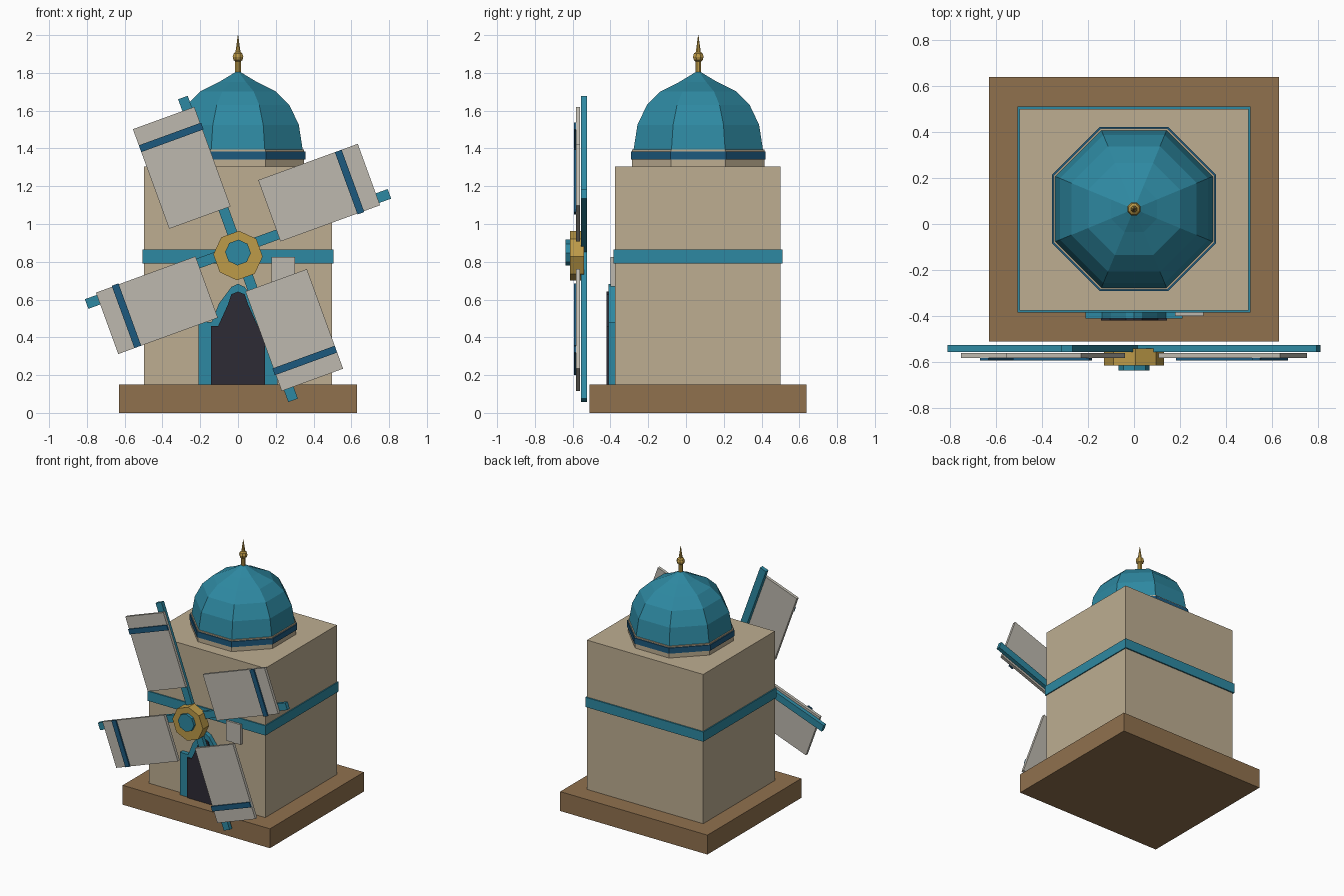
import bpy
import bmesh
from math import cos, sin, pi, radians
from mathutils import Matrix, Vector

cube = bpy.data.objects.get("Cube")
if cube:
    bpy.data.objects.remove(cube, do_unlink=True)


def material(name, rgb):
    m = bpy.data.materials.new(name)
    m.use_nodes = True
    m.diffuse_color = (*rgb, 1)
    bsdf = next(n for n in m.node_tree.nodes if n.type == 'BSDF_PRINCIPLED')
    bsdf.inputs["Base Color"].default_value = (*rgb, 1)
    return m


SAND = material("sandstone", (0.51, 0.42, 0.285))
TEAL = material("teal glaze", (0.027, 0.25, 0.36))
NAVY = material("deep blue", (0.012, 0.10, 0.21))
CLOTH = material("pale cloth", (0.51, 0.485, 0.425))
WOOD = material("brown earth", (0.28, 0.165, 0.076))
GOLD = material("gold", (0.51, 0.325, 0.065))
DARK = material("dark doorway", (0.026, 0.024, 0.035))


def finish(name, bm, mat, matrix=None):
    if matrix:
        bm.transform(matrix)
    bmesh.ops.recalc_face_normals(bm, faces=bm.faces)
    mesh = bpy.data.meshes.new(name)
    bm.to_mesh(mesh)
    bm.free()
    mesh.materials.append(mat)
    obj = bpy.data.objects.new(name, mesh)
    bpy.context.collection.objects.link(obj)
    return obj


def box(name, lo, hi, mat, matrix=None):
    """Box between two opposite corners."""
    lo, hi = Vector(lo), Vector(hi)
    bm = bmesh.new()
    bmesh.ops.create_cube(bm, size=1)
    bm.transform(Matrix.Translation((lo + hi) / 2) @ Matrix.Diagonal((*(hi - lo), 1)))
    return finish(name, bm, mat, matrix)


def lathe(name, profile, mat, matrix, sides=8):
    """Faceted solid turned round z; radii are measured to the flat sides."""
    bm = bmesh.new()
    rings = []
    for r, z in profile:
        rr = r / cos(pi / sides)
        rings.append([bm.verts.new((rr * cos(a), rr * sin(a), z))
                      for a in ((i + 0.5) * 2 * pi / sides for i in range(sides))])
    for a, b in zip(rings, rings[1:]):
        for i in range(sides):
            j = (i + 1) % sides
            bm.faces.new((a[i], a[j], b[j], b[i]))
    bm.faces.new(rings[0])
    bm.faces.new(rings[-1])
    return finish(name, bm, mat, matrix)


def arch(name, half, y_back, y_front, mat):
    """Symmetrical outline in x-z, extruded towards the front."""
    outline = half + [(-x, z) for x, z in reversed(half) if x]
    bm = bmesh.new()
    face = bm.faces.new([bm.verts.new((x, y_back, z)) for x, z in outline])
    out = bmesh.ops.extrude_face_region(bm, geom=[face])["geom"]
    moved = [v for v in out if isinstance(v, bmesh.types.BMVert)]
    bmesh.ops.translate(bm, verts=moved, vec=(0, y_front - y_back, 0))
    return finish(name, bm, mat)


# Base, tower and belt
box("base", (-0.63, -0.51, 0), (0.63, 0.638, 0.15), WOOD)
box("tower", (-0.497, -0.376, 0.15), (0.497, 0.5, 1.305), SAND)
box("belt", (-0.505, -0.385, 0.79), (0.505, 0.51, 0.865), TEAL)

# Drum, dome and finial
axis = Matrix.Translation((0, 0.065, 0))
lathe("drum", [(0.35, 1.30), (0.35, 1.395)], SAND, axis)
lathe("drum_band", [(0.357, 1.342), (0.357, 1.385)], NAVY, axis)
lathe("dome", [(0.343, 1.39), (0.322, 1.525), (0.272, 1.63), (0.20, 1.702),
               (0.10, 1.752), (0.045, 1.785), (0.005, 1.81)], TEAL, axis)
lathe("finial_stem", [(0.015, 1.79), (0.015, 1.87)], GOLD, axis)
lathe("finial_ball", [(0.008, 1.855), (0.023, 1.867), (0.028, 1.885),
                      (0.023, 1.903), (0.008, 1.915)], GOLD, axis)
lathe("finial_spike", [(0.014, 1.905), (0.001, 2.0)], GOLD, axis)

# Doorway and wall plaque
arch("door_frame", [(-0.21, 0.15), (-0.21, 0.48), (-0.14, 0.48), (-0.1, 0.58),
                    (-0.035, 0.667), (0, 0.683)], -0.37, -0.41, TEAL)
arch("door", [(-0.143, 0.15), (-0.143, 0.46), (-0.105, 0.46), (-0.055, 0.57),
              (-0.035, 0.628), (0, 0.642)], -0.40, -0.42, DARK)
box("wall_plaque", (0.178, -0.4, 0.67), (0.302, -0.37, 0.825), CLOTH)

# Four sails turned about the hub
for i in range(4):
    turn = Matrix.Translation((0, 0, 0.868)) @ Matrix.Rotation(-radians(20 + 90 * i), 4, 'Y')
    box(f"sail_arm_{i + 1}", (0, -0.555, -0.027), (0.853, -0.525, 0.027), TEAL, turn)
    box(f"sail_{i + 1}", (0.225, -0.583, -0.04), (0.786, -0.56, 0.306), CLOTH, turn)
    box(f"sail_stripe_{i + 1}", (0.657, -0.594, -0.045), (0.695, -0.582, 0.306), NAVY, turn)

# Hub and cap
facing = Matrix.Rotation(radians(90), 4, 'X')
spin = Matrix.Rotation(radians(20), 4, 'Z')
lathe("hub", [(0.121, 0.54), (0.121, 0.615)], GOLD,
      Matrix.Translation((0, 0, 0.833)) @ facing @ spin)
lathe("hub_cap", [(0.063, 0.6), (0.063, 0.637)], TEAL,
      Matrix.Translation((0, 0, 0.849)) @ facing @ spin)
